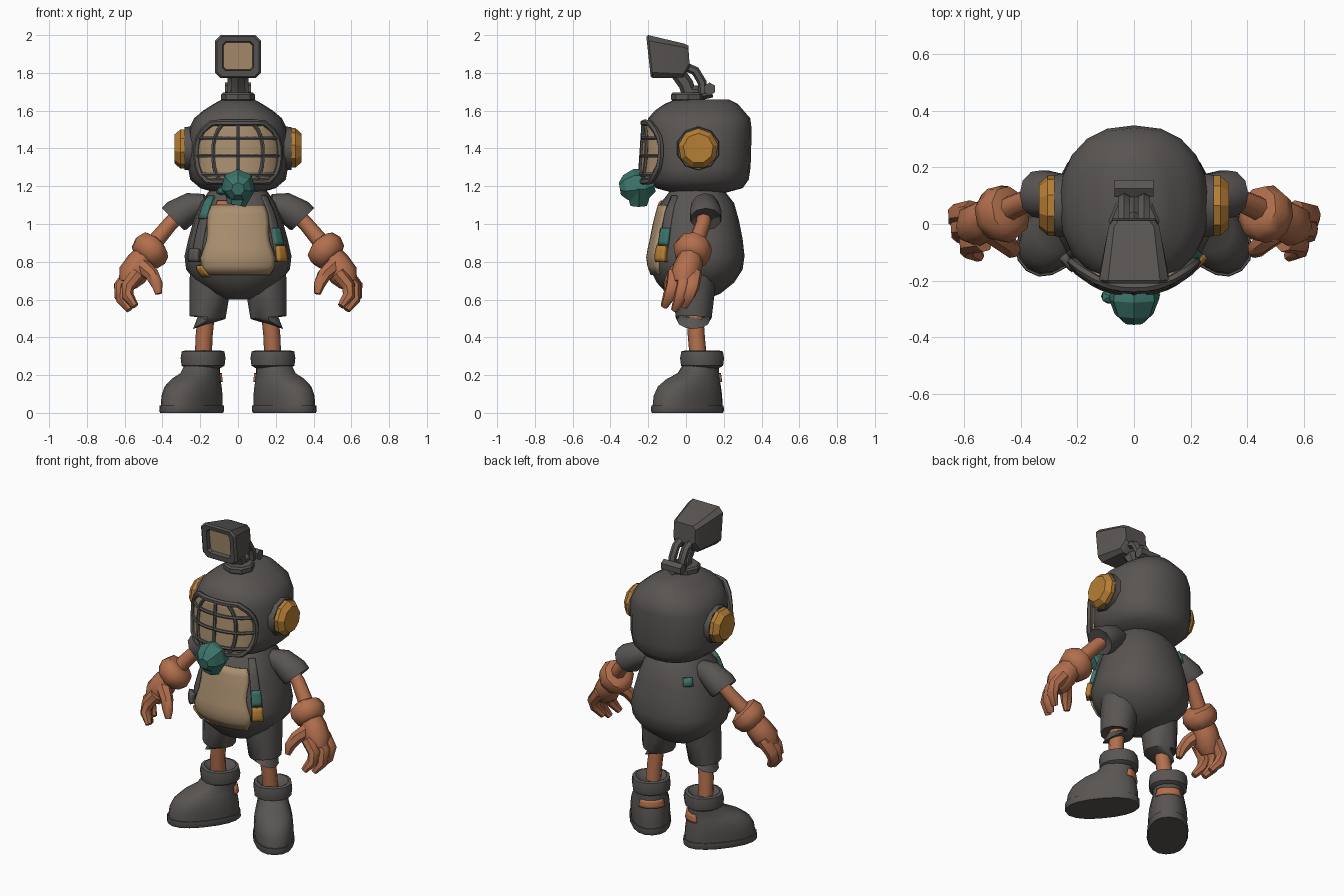
import bpy, bmesh, math
from mathutils import Vector, Matrix

if "Cube" in bpy.data.objects:
    bpy.data.objects.remove(bpy.data.objects["Cube"])


def mat(name, rgb):
    m = bpy.data.materials.new(name)
    m.diffuse_color = (*rgb, 1)
    m.use_nodes = True
    m.node_tree.nodes["Principled BSDF"].inputs["Base Color"].default_value = m.diffuse_color
    return m


GREY = mat("dark_grey", (0.098, 0.09, 0.085))
SKIN = mat("terracotta", (0.45, 0.16, 0.075))
TAN = mat("tan", (0.40, 0.275, 0.16))
ORANGE = mat("amber", (0.47, 0.21, 0.035))
TEAL = mat("teal", (0.045, 0.175, 0.145))


def finish(name, bm, material, angle=40):
    bmesh.ops.recalc_face_normals(bm, faces=bm.faces)
    me = bpy.data.meshes.new(name)
    bm.to_mesh(me)
    bm.free()
    me.materials.append(material)
    ob = bpy.data.objects.new(name, me)
    bpy.context.collection.objects.link(ob)
    bpy.ops.object.select_all(action='DESELECT')
    ob.select_set(True)
    bpy.context.view_layer.objects.active = ob
    bpy.ops.object.shade_smooth_by_angle(angle=math.radians(angle))
    return ob


def loft(name, rings, material, angle=40, closed=False):
    """Bridge equal-sized rings of points and cap both ends."""
    bm = bmesh.new()
    vs = [[bm.verts.new(p) for p in r] for r in rings]
    n = len(vs[0])
    pairs = list(zip(vs, vs[1:])) + ([(vs[-1], vs[0])] if closed else [])
    for a, b in pairs:
        for i in range(n):
            bm.faces.new((a[i], a[(i + 1) % n], b[(i + 1) % n], b[i]))
    if not closed:
        bm.faces.new(vs[0])
        bm.faces.new(vs[-1])
    return finish(name, bm, material, angle)


def tube(name, pts, radii, material, ref=(0, 1, 0), n=8, closed=False, angle=50):
    pts = [Vector(p) for p in pts]
    if isinstance(radii, (int, float)):
        radii = [radii] * len(pts)
    rings, m = [], len(pts)
    for i, p in enumerate(pts):
        a = pts[(i - 1) % m] if closed else pts[max(i - 1, 0)]
        b = pts[(i + 1) % m] if closed else pts[min(i + 1, m - 1)]
        t = (b - a).normalized()
        u = t.cross(Vector(ref)).normalized()
        v = t.cross(u)
        rings.append([p + radii[i] * (math.cos(k * math.tau / n) * u + math.sin(k * math.tau / n) * v)
                      for k in range(n)])
    return loft(name, rings, material, angle, closed)


def ell(ring, a, off=0, p=2.3):
    """Point on a superelliptic ring (z, centre y, rx, ry); angle 0 faces front."""
    z, cy, rx, ry = ring
    f = lambda c: math.copysign(abs(c) ** (2 / p), c)
    return Vector(((rx + off) * f(math.sin(a)), cy - (ry + off) * f(math.cos(a)), z))


def stack(name, rings, material, n=20, move=None, angle=40):
    pts = [[ell(r, k * math.tau / n) for k in range(n)] for r in rings]
    if move:
        pts = [[move @ p for p in r] for r in pts]
    return loft(name, pts, material, angle)


def at(rings, z):
    for a, b in zip(rings, rings[1:]):
        if a[0] <= z <= b[0]:
            t = (z - a[0]) / (b[0] - a[0])
            return [x + (y - x) * t for x, y in zip(a, b)]
    return rings[-1]


def patch(name, rings, z0, z1, a0, a1, off, material, nz=8, na=12, thick=0.02):
    """Panel following a body of rings; a0, a1 are angle limits as functions of 0..1 height."""
    bm = bmesh.new()
    g = []
    for i in range(nz + 1):
        t = i / nz
        r = at(rings, z0 + (z1 - z0) * t)
        lo, hi = math.radians(a0(t)), math.radians(a1(t))
        g.append([bm.verts.new(ell(r, lo + (hi - lo) * j / na, off)) for j in range(na + 1)])
    for i in range(nz):
        for j in range(na):
            bm.faces.new((g[i][j], g[i][j + 1], g[i + 1][j + 1], g[i + 1][j]))
    ob = finish(name, bm, material)
    s = ob.modifiers.new("thickness", 'SOLIDIFY')
    s.thickness, s.offset = thick, -1
    return ob


def blob(name, centre, size, material, subdiv=2, angle=50, turn=None):
    bm = bmesh.new()
    bmesh.ops.create_icosphere(bm, subdivisions=subdiv, radius=1)
    m = Matrix.Translation(centre) @ (turn or Matrix()) @ Matrix.Diagonal((*size, 1))
    bmesh.ops.transform(bm, matrix=m, verts=bm.verts)
    return finish(name, bm, material, angle)


# Helmet
HEAD = [(1.16, .07, .10, .12), (1.19, .07, .20, .23), (1.235, .07, .253, .262), (1.30, .07, .265, .272),
        (1.50, .07, .262, .278), (1.56, .07, .232, .27), (1.60, .07, .185, .235), (1.635, .08, .13, .195),
        (1.66, .085, .085, .14)]
stack("helmet", HEAD, GREY)

# Face window, with its frame and bars
FACE = [(1.20, .06, .25, .285), (1.25, .06, .26, .298), (1.40, .06, .265, .288), (1.55, .06, .25, .278)]
Z0, Z1 = 1.225, 1.535
width = lambda t: 52 - 20 * abs(2 * t - 0.95) ** 3
patch("face_window", FACE, Z0, Z1, lambda t: -width(t), width, .004, TAN, 10, 16, .05)


def on_face(t, s, off=.006):
    return ell(at(FACE, Z0 + (Z1 - Z0) * t), math.radians(width(t) * s), off)


edge = [on_face(i / 8, 1) for i in range(9)] + [on_face(1, 1 - i / 4) for i in range(1, 8)]
edge += [on_face(1 - i / 8, -1) for i in range(9)] + [on_face(0, -1 + i / 4) for i in range(1, 8)]
tube("window_frame", edge, .017, GREY, closed=True, n=6)
for t in (.12, .44, .74):
    tube("window_crossbar", [on_face(t, -1 + i / 6) for i in range(13)], .011, GREY, (0, 0, 1), 6)
for s in (-.5, 0, .5):
    tube("window_upright", [on_face(i / 8, s) for i in range(9)], .011, GREY, (1, 0, 0), 6)

# Mouthpiece
tube("mouthpiece", [(0, -.17, 1.215), (0, -.215, 1.205), (0, -.265, 1.20), (0, -.32, 1.19), (0, -.35, 1.185)],
     [.05, .085, .092, .07, .035], TEAL, (1, 0, 0), 7, angle=25)
tube("mouthpiece_chin", [(.01, -.25, 1.20), (-.01, -.25, 1.10)], [.085, .05], TEAL, n=6, angle=25)
blob("mouthpiece_valve", (-.085, -.255, 1.175), (.035, .03, .025), TEAL, 1, 20)

# Ear cups
for s in (1, -1):
    tube("ear_rim", [(s * .22, .065, 1.4), (s * .282, .065, 1.4)], [.12, .113], GREY, n=10)
    tube("ear_cup", [(s * .24, .065, 1.4), (s * .305, .065, 1.4), (s * .335, .065, 1.4)],
         [.107, .107, .08], ORANGE, n=9, angle=30)

# Lamp mount
tube("mount_neck", [(0, .02, 1.60), (0, .015, 1.66)], [.115, .08], GREY, n=10)
tube("mount_collar", [(0, .01, 1.65), (0, .01, 1.66), (0, .01, 1.685), (0, .01, 1.695)],
     [.08, .09, .09, .08], GREY, n=8, angle=30)
tube("mount_hinge", [(-.068, .125, 1.715), (.068, .125, 1.715)], .034, GREY, n=6, angle=30)
tube("mount_foot", [(0, .03, 1.69), (0, .14, 1.70)], [.045, .03], GREY, (1, 0, 0), 6, angle=30)
for s in (1, -1):
    tube("lamp_arm", [(s * .035, .09, 1.69), (s * .035, .085, 1.75), (s * .035, .05, 1.81), (s * .035, -.02, 1.84)],
         .024, GREY, (1, 0, 0), 6)
tube("lamp_strut", [(0, .02, 1.68), (0, 0, 1.74), (0, -.05, 1.81)], .04, GREY, (1, 0, 0), 6)


# Lamp head
def rect(yt, zt, yb, zb, hx, c):
    """Rectangle with cut corners, leaning between its top and bottom edges."""
    h = zt - zb
    uv = [(hx - c, 0), (hx, c), (hx, h - c), (hx - c, h)]
    uv += [(-x, v) for x, v in reversed(uv)]
    return [(x, yb + (yt - yb) * v / h, zb + v) for x, v in uv]


loft("lamp_head", [rect(.012, 1.945, .02, 1.83, .075, .02), rect(-.01, 1.955, -.015, 1.775, .09, .02),
                   rect(-.20, 2.0, -.175, 1.772, .122, .03), rect(-.21, 1.992, -.187, 1.78, .11, .025),
                   rect(-.203, 1.965, -.19, 1.812, .082, .015), rect(-.175, 1.96, -.16, 1.817, .076, .015)],
     GREY, 30)
loft("lamp_lens", [rect(-.172, 1.962, -.157, 1.815, .078, .015), rect(-.18, 1.96, -.165, 1.817, .076, .015)], TAN)

# Torso and belly panel
BODY = [(.60, .03, .06, .07), (.63, .04, .14, .14), (.69, .05, .22, .205), (.76, .055, .275, .245),
        (.83, .055, .283, .255), (.92, .06, .263, .24), (1.02, .06, .235, .22), (1.11, .06, .20, .195),
        (1.18, .06, .15, .14)]
stack("torso", BODY, GREY)
belly = lambda t: 37 + 3 * math.sin(t * 9)
patch("belly_panel", BODY, .73, 1.10, lambda t: -belly(t), belly, .012, TAN)

# Braces, buckles and pouches
for s in (1, -1):
    lo, hi = sorted((s * 41, s * 55))
    strap = lambda z0, z1, off, m, name: patch(name, BODY, z0, z1, lambda t: lo, lambda t: hi, off, m, 4, 4, .03)
    strap(.80, 1.15, .012, GREY, "brace")
    if s > 0:
        strap(.89, .98, .022, TEAL, "brace_buckle")
        strap(.80, .885, .03, ORANGE, "pouch")
    else:
        strap(1.03, 1.15, .022, TEAL, "brace_buckle")
        strap(.80, .87, .035, GREY, "pouch")
patch("belly_trim", BODY, .72, .78, lambda t: -46, lambda t: -32 - 6 * t, .016, ORANGE, 3, 4)
patch("back_badge", BODY, 1.04, 1.09, lambda t: -143, lambda t: -127, .014, TEAL, 2, 3)
patch("collar_trim", BODY, 1.10, 1.125, lambda t: -30, lambda t: -5, .012, SKIN, 2, 4)

for s in (1, -1):
    V = lambda x, y, z: (s * x, y, z)
    # Sleeve, arm and glove
    tube("sleeve", [V(.17, .09, 1.11), V(.24, .10, 1.095), V(.32, .105, 1.045), V(.345, .105, 1.025), V(.325, .105, 1.04)],
         [.05, .075, .088, .083, .05], GREY, n=10)
    tube("arm", [V(.29, .10, 1.07), V(.36, .09, 1.0), V(.46, .045, .88)], [.038, .04, .045], SKIN)
    tube("glove_cuff", [V(.425, .05, .90), V(.435, .045, .89), V(.465, .035, .86), V(.495, .025, .825), V(.51, .02, .81)],
         [.055, .092, .105, .09, .055], SKIN, n=9)
    tube("palm", [V(.48, .03, .85), V(.52, .015, .79), V(.56, -.005, .73), V(.585, -.02, .68)],
         [.06, .075, .078, .05], SKIN, n=8)
    tube("thumb", [V(.51, -.02, .78), V(.455, -.065, .73), V(.43, -.09, .68), V(.42, -.10, .63)],
         [.045, .038, .032, .018], SKIN, n=7)
    for y, dz, dx in ((-.06, .02, -.03), (-.005, 0, 0), (.045, .02, .01)):
        tube("finger", [V(.56 + dx, y, .74), V(.615 + dx, y - .01, .67), V(.615 + dx, y - .03, .60 + dz),
                        V(.575 + dx, y - .055, .545 + dz)], [.04, .037, .033, .02], SKIN, n=7)
    # Shorts and leg
    tube("shorts_leg", [V(.14, .05, .74), V(.15, .045, .65), V(.162, .04, .505), V(.163, .04, .49), V(.165, .04, .51)],
         [.115, .108, .096, .088, .05], GREY, n=12)
    tube("leg", [V(.165, .045, .55), V(.18, .055, .40), V(.185, .07, .24)], .045, SKIN, n=8)
    # Boot, turned outwards
    move = Matrix.Translation((s * .185, .085, 0)) @ Matrix.Rotation(s * math.radians(38), 4, 'Z')
    stack("boot_sole", [(0, -.098, .114, .215), (.012, -.098, .12, .22), (.04, -.098, .118, .218)], GREY, 18, move)
    stack("boot", [(.03, -.098, .112, .212), (.09, -.095, .114, .206), (.14, -.085, .11, .188), (.18, -.06, .10, .155),
                   (.21, -.025, .09, .115), (.26, -.005, .088, .092)], GREY, 18, move)
    stack("boot_cuff", [(.235, 0, .085, .085), (.25, 0, .108, .11), (.29, 0, .113, .115), (.325, 0, .108, .108),
                        (.33, 0, .09, .09), (.30, 0, .05, .05)], GREY, 14, move)
    HEEL = [(.14, -.085, .11, .188), (.18, -.06, .10, .155), (.21, -.025, .09, .115)]
    heel = patch("boot_heel_patch", HEEL, .165, .21, lambda t: 140, lambda t: 220, .01, SKIN, 3, 6)
    heel.matrix_world = move
